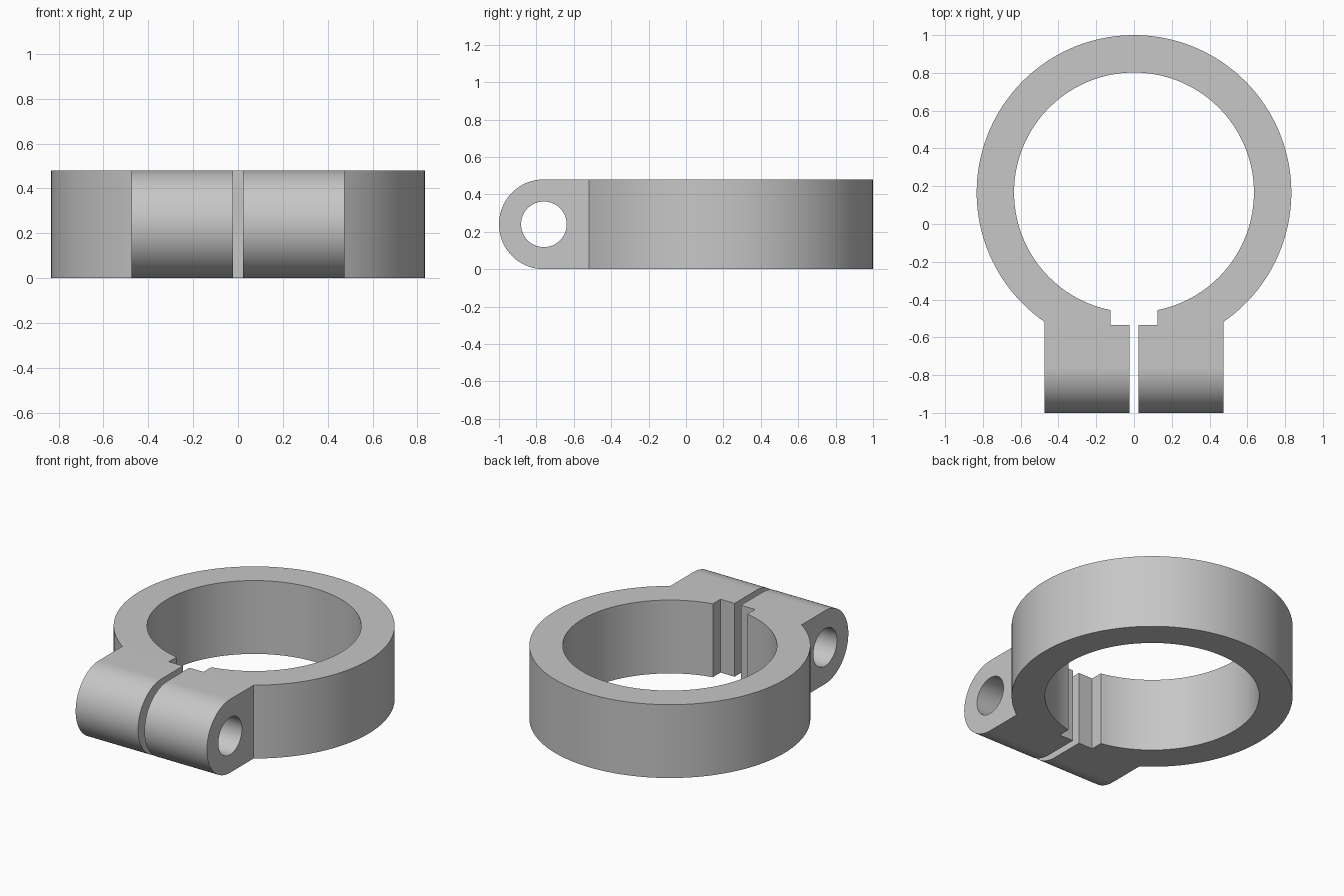
import bpy
import bmesh
from math import asin, cos, sin, pi
from mathutils import Vector

if "Cube" in bpy.data.objects:
    bpy.data.objects.remove(bpy.data.objects["Cube"], do_unlink=True)

# Main dimensions
HEIGHT = 0.48
RING_Y, OUTER_R, BORE_R = 0.167, 0.833, 0.635
LUG_X, SLOT_X, NOTCH_X = 0.475, 0.023, 0.125
NOTCH_Y, LUG_END = -0.535, -1.02
PIN_Y, PIN_Z, PIN_R, ROUND_R = -0.76, HEIGHT / 2, 0.122, HEIGHT / 2

steel = bpy.data.materials.new("plain grey")
steel.use_nodes = True
grey = (0.57, 0.57, 0.57, 1)
steel.diffuse_color = grey
steel.node_tree.nodes["Principled BSDF"].inputs["Base Color"].default_value = grey


def arc(cx, cy, r, start, end, steps):
    angles = [start + (end - start) * i / steps for i in range(steps + 1)]
    return [(cx + r * cos(a), cy + r * sin(a)) for a in angles]


def extrude_profile(name, points, offset):
    """Make a closed solid by pushing a polygon along an offset."""
    bm = bmesh.new()
    face = bm.faces.new([bm.verts.new(p) for p in points])
    new = bmesh.ops.extrude_face_region(bm, geom=[face], use_keep_orig=True)["geom"]
    verts = [v for v in new if isinstance(v, bmesh.types.BMVert)]
    bmesh.ops.translate(bm, verts=verts, vec=Vector(offset))
    bmesh.ops.recalc_face_normals(bm, faces=bm.faces)
    mesh = bpy.data.meshes.new(name)
    bm.to_mesh(mesh)
    bm.free()
    mesh.materials.append(steel)
    obj = bpy.data.objects.new(name, mesh)
    bpy.context.collection.objects.link(obj)
    return obj


# Split ring with two square lugs, a slot and an inner notch
outer_gap, bore_gap = asin(LUG_X / OUTER_R), asin(NOTCH_X / BORE_R)
plan = arc(0, RING_Y, OUTER_R, outer_gap - pi / 2, 1.5 * pi - outer_gap, 120)
left_lug = [(LUG_X, LUG_END), (SLOT_X, LUG_END), (SLOT_X, NOTCH_Y), (NOTCH_X, NOTCH_Y)]
plan += [(-x, y) for x, y in left_lug]
plan += arc(0, RING_Y, BORE_R, 1.5 * pi - bore_gap, bore_gap - pi / 2, 120)
plan += left_lug[::-1]
clamp = extrude_profile("split_clamp_ring", [(x, y, 0) for x, y in plan], (0, 0, HEIGHT))

# Cutters along x: the bolt hole and the waste around the rounded lug ends
hole = arc(PIN_Y, PIN_Z, PIN_R, 0, 2 * pi, 64)[:-1]
waste = arc(PIN_Y, PIN_Z, ROUND_R, pi / 2, 1.5 * pi, 48)
waste += [(PIN_Y, -0.1), (-1.1, -0.1), (-1.1, HEIGHT + 0.1), (PIN_Y, HEIGHT + 0.1)]

for name, side in (("bolt_hole_cutter", hole), ("lug_rounding_cutter", waste)):
    cutter = extrude_profile(name, [(-0.6, y, z) for y, z in side], (1.2, 0, 0))
    cut = clamp.modifiers.new(name, "BOOLEAN")
    cut.operation = "DIFFERENCE"
    cut.solver = "EXACT"
    cut.object = cutter
    cutter.hide_render = True

# Apply the cuts, drop the cutters and smooth the curved walls
bpy.ops.object.select_all(action="DESELECT")
bpy.context.view_layer.objects.active = clamp
clamp.select_set(True)
for name in [m.name for m in clamp.modifiers]:
    bpy.ops.object.modifier_apply(modifier=name)
    bpy.data.objects.remove(bpy.data.objects[name], do_unlink=True)
bpy.ops.object.shade_smooth_by_angle(angle=pi / 6)
